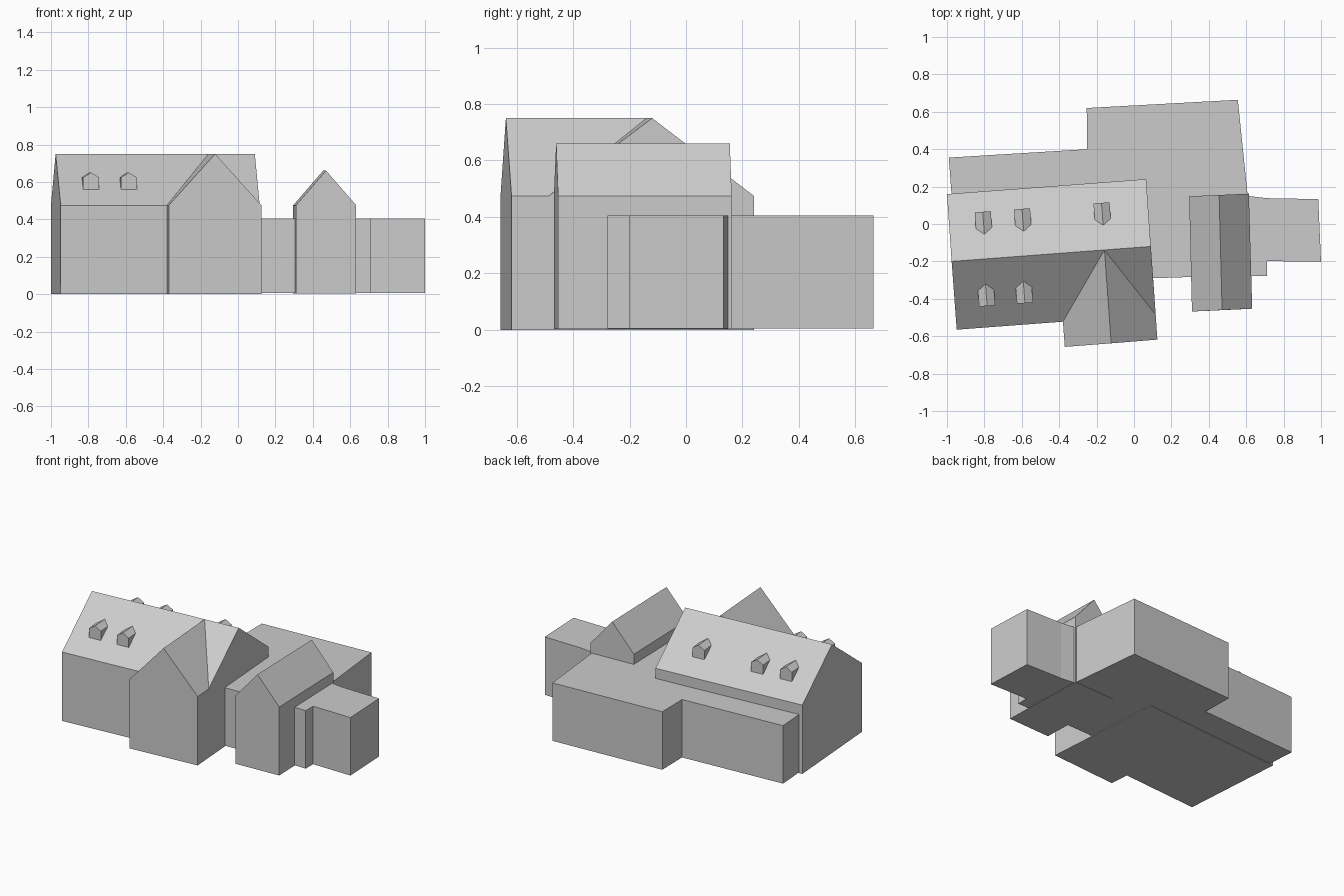
import bpy
import bmesh
from mathutils import Vector

if "Cube" in bpy.data.objects:
    bpy.data.objects.remove(bpy.data.objects["Cube"])


def make(name, verts, faces):
    mesh = bpy.data.meshes.new(name)
    mesh.from_pydata([tuple(v) for v in verts], [], faces)
    bm = bmesh.new()
    bm.from_mesh(mesh)
    bmesh.ops.recalc_face_normals(bm, faces=bm.faces)
    bm.to_mesh(mesh)
    bm.free()
    obj = bpy.data.objects.new(name, mesh)
    bpy.context.collection.objects.link(obj)
    return obj


def gable(name, base, ridge, z0, z_eave, z_ridge):
    """Gabled block: base = front-left, front-right, back-right, back-left;
    ridge = front and back ridge ends."""
    verts = [(x, y, z) for z in (z0, z_eave) for x, y in base]
    verts += [(x, y, z_ridge) for x, y in ridge]
    faces = [(0, 3, 2, 1), (0, 1, 5, 8, 4), (2, 3, 7, 9, 6),
             (1, 2, 6, 5), (3, 0, 4, 7), (5, 6, 9, 8), (7, 4, 8, 9)]
    return make(name, verts, faces)


def slab(name, outline, z0, z1):
    """Flat-roofed block from a plan outline."""
    n = len(outline)
    verts = [(x, y, z) for z in (z0, z1) for x, y in outline]
    faces = [tuple(range(n)), tuple(range(n, 2 * n))]
    faces += [(i, (i + 1) % n, (i + 1) % n + n, i + n) for i in range(n)]
    return make(name, verts, faces)


# Main house, ridge running left to right
ridge_l, ridge_r = Vector((-0.975, -0.20)), Vector((0.09, -0.12))
gable("main_house",
      [(-1.0, 0.16), (-0.948, -0.565), (0.116, -0.485), (0.065, 0.24)],
      [ridge_l, ridge_r], 0, 0.475, 0.75)

# Front wing, its roof meeting the main roof along two valleys
gable("front_wing",
      [(-0.37, -0.657), (0.125, -0.618), (0.116, -0.485), (-0.38, -0.522)],
      [(-0.122, -0.638), (-0.158, -0.139)], 0, 0.475, 0.75)

# Separate gabled block on the right
gable("side_gable",
      [(0.31, -0.468), (0.632, -0.453), (0.614, 0.162), (0.295, 0.148)],
      [(0.471, -0.46), (0.455, 0.155)], 0.003, 0.475, 0.66)

# Low flat-roofed annex around the back and right
slab("flat_annex",
     [(-0.975, 0.15), (-0.99, 0.355), (-0.25, 0.40), (-0.253, 0.62),
      (0.555, 0.664), (0.608, 0.15), (0.71, 0.138), (0.985, 0.133),
      (1.0, -0.202), (0.712, -0.198), (0.712, -0.278), (0.4, -0.28),
      (0.1, -0.29), (0.05, 0.2)], 0.005, 0.405)

# Roof dormers, placed along the ridge and facing front (-1) or back (+1)
along = (ridge_r - ridge_l).normalized()
across = Vector((-along.y, along.x))


def dormer(name, x, side):
    start = ridge_l + along * ((x - ridge_l.x) / along.x)

    def at(s, d):
        return start + along * s + across * side * d
    w = 0.043
    gable(name, [at(-w, 0.252), at(w, 0.252), at(w, 0.165), at(-w, 0.165)],
          [at(0, 0.252), at(0, 0.132)], 0.56, 0.624, 0.65)


for i, x in enumerate((-0.804, -0.602)):
    dormer(f"front_dormer_{i + 1}", x, -1)
for i, x in enumerate((-0.79, -0.58, -0.155)):
    dormer(f"back_dormer_{i + 1}", x, 1)
